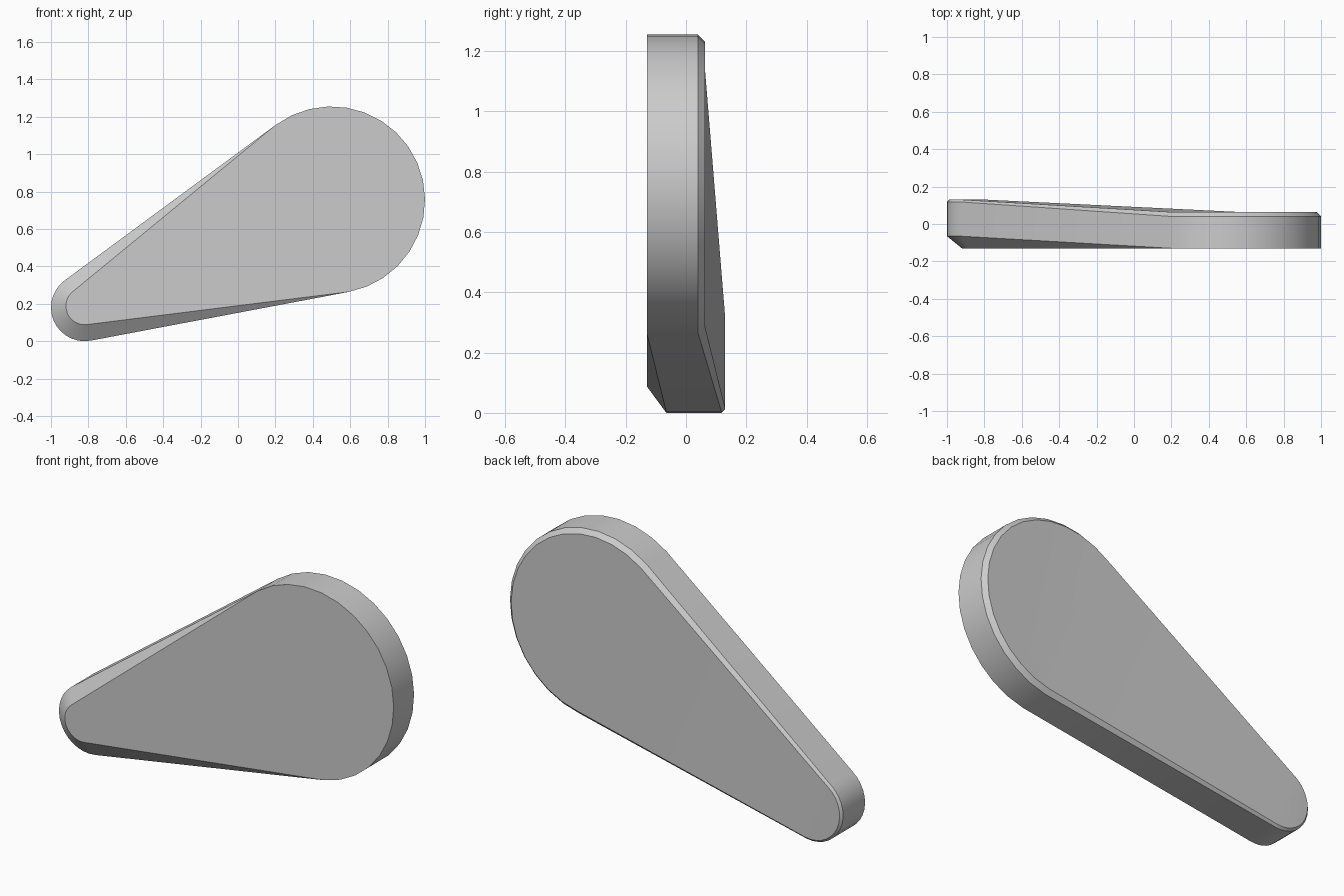
import bpy, bmesh
from math import sin, cos, asin, atan2, hypot, pi, radians

cube = bpy.data.objects.get("Cube")
if cube:
    bpy.data.objects.remove(cube)

# Plain grey finish
grey = bpy.data.materials.new("plain grey")
grey.use_nodes = True
colour = (0.6, 0.6, 0.6, 1)
grey.diffuse_color = colour
grey.node_tree.nodes["Principled BSDF"].inputs["Base Color"].default_value = colour

BIG, SMALL = (0.5, 0.755), (-0.82, 0.18)
BIG_R, SMALL_R = 0.5, 0.18
BIG_STEPS, SMALL_STEPS = 18, 14

# Shared arc limits from the outer tangent lines
dx, dz = BIG[0] - SMALL[0], BIG[1] - SMALL[1]
lean = atan2(dz, dx)
flare = asin((BIG_R - SMALL_R) / hypot(dx, dz))
low, high = lean - pi / 2 - flare, lean + pi / 2 + flare

bm = bmesh.new()


def arc(centre, radius, y, start, end, steps):
    angles = [start + (end - start) * i / steps for i in range(steps + 1)]
    return [bm.verts.new((centre[0] + radius * cos(a), y, centre[1] + radius * sin(a)))
            for a in angles]


def teardrop(big_r, big_y, small_r, small_y, small_centre=SMALL):
    big = arc(BIG, big_r, big_y, low, high, BIG_STEPS)
    small = arc(small_centre, small_r, small_y, high, low + 2 * pi, SMALL_STEPS)
    return big + small


# Front face, chamfer edge, back rim and back face outlines
rings = [
    teardrop(BIG_R, -0.13, 0.10, -0.13, (-0.82, 0.188)),
    teardrop(BIG_R, -0.13, SMALL_R, -0.065),
    teardrop(BIG_R, 0.04, SMALL_R, 0.118),
    teardrop(BIG_R - 0.023, 0.063, SMALL_R - 0.012, 0.13),
]
for a, b in zip(rings, rings[1:]):
    for i in range(len(a)):
        j = (i + 1) % len(a)
        bm.faces.new((a[i], a[j], b[j], b[i]))

# Flat front, and a back sloping between its two round ends
bm.faces.new(rings[0])
back, n = rings[-1], BIG_STEPS + 1
bm.faces.new(back[:n])
bm.faces.new((back[0], back[n - 1], back[n], back[-1]))
bm.faces.new(back[n:])

bmesh.ops.remove_doubles(bm, verts=bm.verts, dist=0.0001)
bmesh.ops.recalc_face_normals(bm, faces=bm.faces)

mesh = bpy.data.meshes.new("teardrop_lever")
bm.to_mesh(mesh)
bm.free()
mesh.materials.append(grey)
lever = bpy.data.objects.new("teardrop_lever", mesh)
bpy.context.collection.objects.link(lever)

bpy.ops.object.select_all(action="DESELECT")
lever.select_set(True)
bpy.context.view_layer.objects.active = lever
bpy.ops.object.shade_smooth_by_angle(angle=radians(30))
